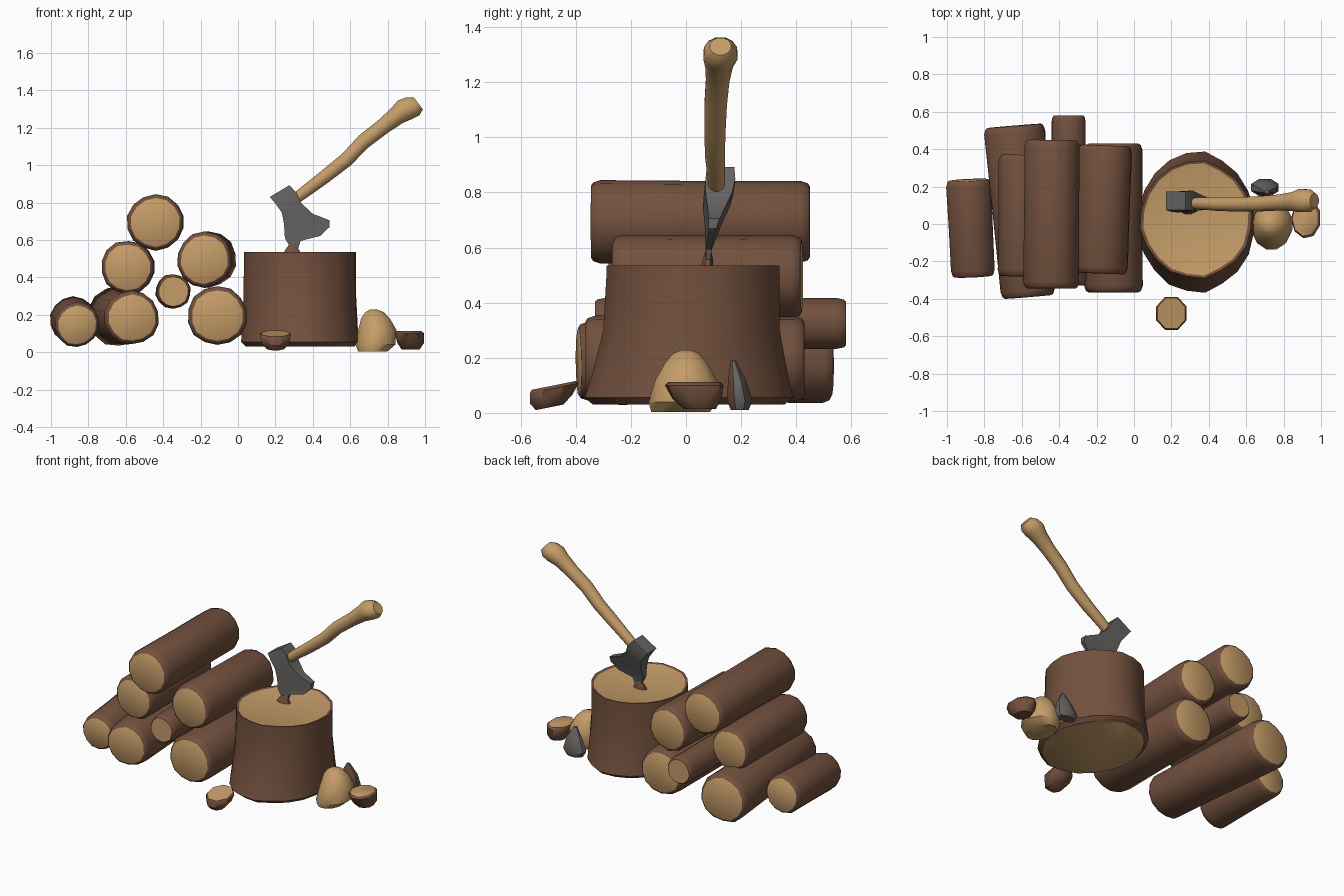
import bpy, bmesh, math, random
from mathutils import Vector

random.seed(4)
if "Cube" in bpy.data.objects:
    bpy.data.objects.remove(bpy.data.objects["Cube"])


def material(name, rgb):
    m = bpy.data.materials.new(name)
    m.use_nodes = True
    m.diffuse_color = (*rgb, 1)
    m.node_tree.nodes["Principled BSDF"].inputs["Base Color"].default_value = (*rgb, 1)
    return m


BARK, WOOD, STEEL = 0, 1, 2
mats = [material("brown bark", (0.17, 0.082, 0.048)),
        material("tan cut wood", (0.56, 0.335, 0.14)),
        material("grey steel", (0.13, 0.125, 0.12))]
parts = []


def finish(name, bm):
    bmesh.ops.recalc_face_normals(bm, faces=bm.faces)
    mesh = bpy.data.meshes.new(name)
    bm.to_mesh(mesh)
    bm.free()
    for m in mats:
        mesh.materials.append(m)
    ob = bpy.data.objects.new(name, mesh)
    bpy.context.collection.objects.link(ob)
    parts.append(ob)
    return ob


def loft(name, rings, u, v, sides=14, side=BARK, first=WOOD, last=WOOD, rough=0.0, rule=None):
    """Skin elliptical rings (x, y, z, ru, rv), closing both ends."""
    bm = bmesh.new()
    u, v = Vector(u).normalized(), Vector(v).normalized()
    wobble = [1 + random.uniform(-rough, rough) for _ in range(sides)]
    loops = []
    for x, y, z, ru, rv in rings:
        loop = []
        for i, w in enumerate(wobble):
            a = math.tau * (i + 0.5) / sides
            loop.append(bm.verts.new(Vector((x, y, z)) + w * (u * ru * math.cos(a) + v * rv * math.sin(a))))
        loops.append(loop)
    for a, b in zip(loops, loops[1:]):
        for i in range(sides):
            j = (i + 1) % sides
            bm.faces.new((a[i], a[j], b[j], b[i])).material_index = side
    bm.faces.new(loops[0][::-1]).material_index = first
    bm.faces.new(loops[-1]).material_index = last
    bmesh.ops.recalc_face_normals(bm, faces=bm.faces)
    bm.normal_update()
    if rule:
        for f in bm.faces:
            f.material_index = rule(f)
    return finish(name, bm)


def log(name, front, back, r_front, r_back):
    """Log with rounded bark edges and pale cut ends."""
    p, q = Vector(front), Vector(back)
    d = (q - p).normalized()
    n = (q - p).length
    right = d.cross(Vector((0, 0, 1))).normalized()
    up = right.cross(d)
    rings = []
    for dist, scale in ((0, 0.86), (0.008, 0.94), (0.035, 1), (n / 2, 0.99),
                        (n - 0.035, 1), (n - 0.008, 0.94), (n, 0.86)):
        c = p + d * dist
        r = (r_front + (r_back - r_front) * dist / n) * scale
        rings.append((*c, r, r))
    loft(name, rings, right, up, rough=0.03)


# Wood pile
log("top_log", (-0.44, -0.345, 0.695), (-0.435, 0.45, 0.695), 0.153, 0.15)
log("upper_right_log", (-0.18, -0.265, 0.495), (-0.155, 0.42, 0.495), 0.148, 0.148)
log("upper_left_log", (-0.59, -0.28, 0.455), (-0.585, 0.37, 0.455), 0.142, 0.142)
log("small_middle_log", (-0.345, -0.33, 0.325), (-0.35, 0.58, 0.325), 0.093, 0.093)
log("lower_right_log", (-0.11, -0.365, 0.195), (-0.11, 0.43, 0.195), 0.16, 0.158)
log("lower_middle_log", (-0.565, -0.39, 0.185), (-0.64, 0.525, 0.195), 0.145, 0.165)
log("lower_left_log", (-0.86, -0.28, 0.145), (-0.885, 0.235, 0.175), 0.12, 0.125)

X, Y = (1, 0, 0), (0, 1, 0)

# Chopping stump with flared base
loft("stump", [(0.33, 0.01, 0.03, 0.29, 0.345), (0.33, 0.01, 0.055, 0.315, 0.375),
               (0.33, 0.015, 0.15, 0.31, 0.35), (0.33, 0.02, 0.3, 0.302, 0.318),
               (0.33, 0.025, 0.49, 0.3, 0.312), (0.33, 0.025, 0.535, 0.3, 0.312),
               (0.33, 0.025, 0.53, 0.282, 0.298)], X, Y, sides=20, rough=0.02)
loft("split_in_stump", [(0.29, 0.075, 0.52, 0.055, 0.025), (0.29, 0.08, 0.555, 0.035, 0.02),
                        (0.295, 0.08, 0.58, 0.02, 0.014)], X, Y, sides=8, first=BARK, last=BARK)

# Axe handle with swollen grip end
path = [(0.28, 0.11, 0.80, 0.028), (0.36, 0.11, 0.86, 0.033), (0.46, 0.105, 0.935, 0.037),
        (0.58, 0.105, 1.03, 0.04), (0.67, 0.108, 1.125, 0.042), (0.78, 0.115, 1.21, 0.044),
        (0.85, 0.12, 1.265, 0.052), (0.89, 0.125, 1.295, 0.064), (0.935, 0.125, 1.315, 0.062),
        (0.965, 0.125, 1.33, 0.04)]
loft("axe_handle", [(x, y, z, r, r) for x, y, z, r in path], (-0.6, 0, 0.8), Y,
     sides=12, side=WOOD)

# Axe head: rows run from the poll down to the bit (left x, z, right x, z, half thickness)
rows = [(0.17, 0.83, 0.275, 0.893, 0.05), (0.2, 0.795, 0.315, 0.85, 0.054),
        (0.235, 0.745, 0.335, 0.8, 0.048), (0.247, 0.68, 0.4, 0.74, 0.03),
        (0.248, 0.63, 0.49, 0.705, 0.02), (0.253, 0.605, 0.49, 0.67, 0.014),
        (0.262, 0.59, 0.44, 0.622, 0.011), (0.275, 0.57, 0.335, 0.595, 0.01),
        (0.28, 0.52, 0.31, 0.52, 0.008)]
bm = bmesh.new()
loops = []
for xl, zl, xr, zr, h in rows:
    loop = []
    for x, z, s in ((xl, zl, -1), (xr, zr, -1), (xr, zr, 1), (xl, zl, 1)):
        centre = 0.08 + 0.045 * min(1, max(0, (z - 0.58) / 0.25))
        loop.append(bm.verts.new((x, centre + s * h, z)))
    loops.append(loop)
for a, b in zip(loops, loops[1:]):
    for i in range(4):
        j = (i + 1) % 4
        bm.faces.new((a[i], a[j], b[j], b[i]))
bm.faces.new(loops[0])
bm.faces.new(loops[-1])
for f in bm.faces:
    f.material_index = STEEL
finish("axe_head", bm)

# Scattered chips around the stump
loft("front_chip", [(0.2, -0.495, 0.02, 0.05, 0.055), (0.2, -0.49, 0.05, 0.078, 0.085),
                    (0.2, -0.478, 0.09, 0.088, 0.098), (0.2, -0.478, 0.1, 0.08, 0.09)],
     X, (0, 1, 0.2), sides=8, first=BARK)
loft("pale_chip", [(0.72, -0.02, 0.003, 0.08, 0.11), (0.735, -0.01, 0.04, 0.11, 0.13),
                   (0.745, 0, 0.12, 0.105, 0.115), (0.735, 0, 0.18, 0.08, 0.08),
                   (0.73, 0, 0.215, 0.05, 0.05), (0.725, 0, 0.228, 0.02, 0.02)],
     X, Y, sides=12, side=WOOD)
loft("right_chip", [(0.925, 0.05, 0.015, 0.05, 0.06), (0.925, 0.04, 0.05, 0.074, 0.09),
                    (0.92, 0.03, 0.1, 0.08, 0.108), (0.915, 0.03, 0.113, 0.07, 0.095)],
     X, Y, sides=9, first=BARK)
loft("grey_chip", [(0.7, 0.195, 0.01, 0.06, 0.035), (0.7, 0.195, 0.045, 0.08, 0.05),
                   (0.71, 0.185, 0.12, 0.055, 0.035), (0.71, 0.172, 0.19, 0.012, 0.01)],
     X, Y, sides=8, rule=lambda f: BARK if f.normal.y < -0.3 else STEEL)

# Soft shading with crisp cut edges
bpy.ops.object.select_all(action="DESELECT")
for ob in parts:
    ob.select_set(True)
bpy.context.view_layer.objects.active = parts[0]
bpy.ops.object.shade_smooth_by_angle(angle=math.radians(42))
